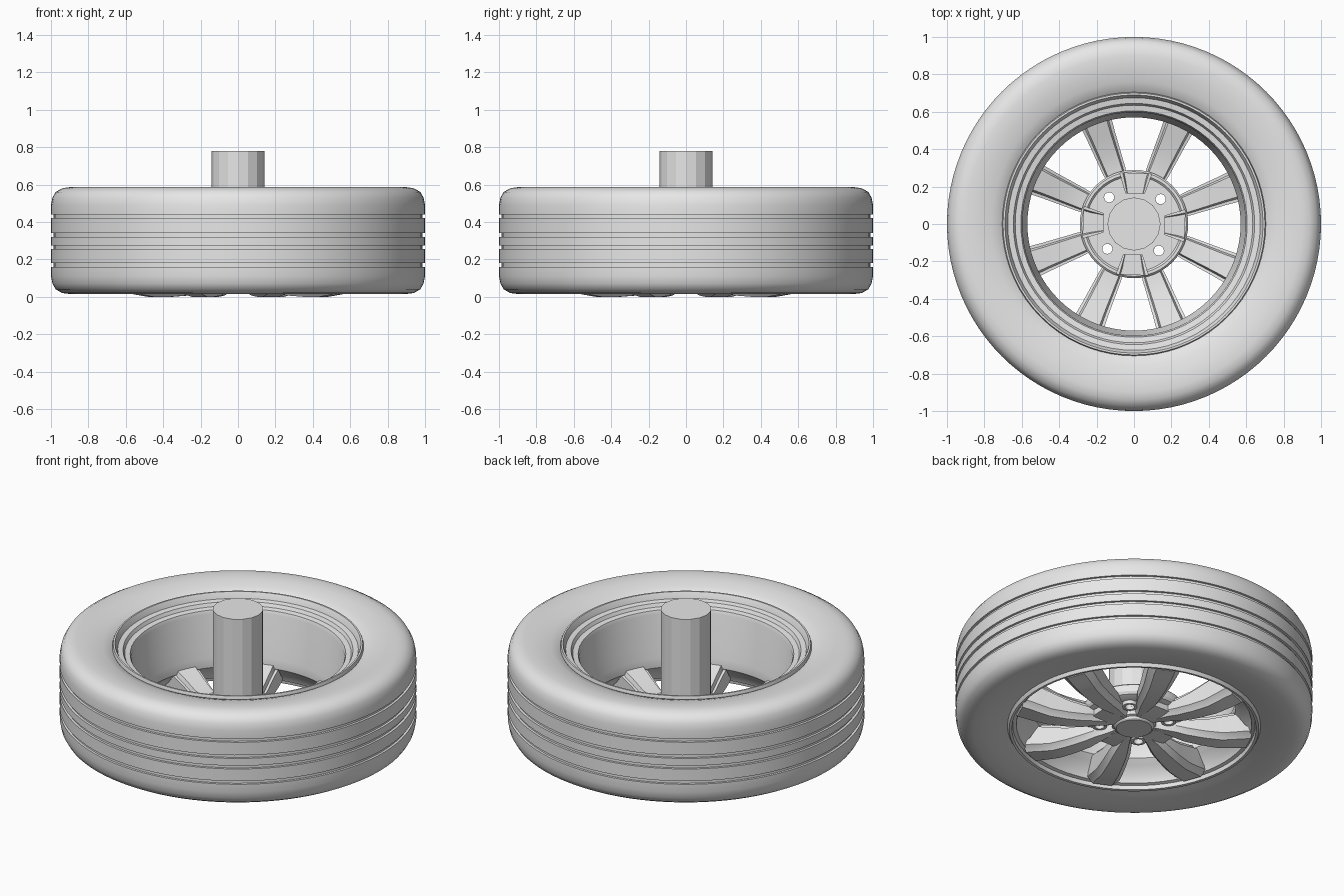
import bpy
import bmesh
from math import sin, cos, pi, radians
from mathutils import Matrix

cube = bpy.data.objects.get("Cube")
if cube:
    bpy.data.objects.remove(cube, do_unlink=True)

GREY = (0.8, 0.8, 0.8, 1)
grey = bpy.data.materials.new("plain grey")
grey.use_nodes = True
grey.diffuse_color = GREY
grey.node_tree.nodes["Principled BSDF"].inputs["Base Color"].default_value = GREY


def finish(name, bm, smooth=True):
    """Turn a bmesh into a named, shaded object."""
    bmesh.ops.remove_doubles(bm, verts=bm.verts, dist=0.0002)
    bmesh.ops.recalc_face_normals(bm, faces=bm.faces)
    mesh = bpy.data.meshes.new(name)
    bm.to_mesh(mesh)
    bm.free()
    mesh.materials.append(grey)
    ob = bpy.data.objects.new(name, mesh)
    bpy.context.collection.objects.link(ob)
    bpy.ops.object.select_all(action='DESELECT')
    ob.select_set(True)
    bpy.context.view_layer.objects.active = ob
    if smooth:
        bpy.ops.object.shade_smooth_by_angle(angle=radians(32))
    return ob


def loft(bm, rings, closed):
    """Skin a row of equal rings; closed joins last to first, else ends are capped."""
    loops = [[bm.verts.new(p) for p in ring] for ring in rings]
    count = len(loops)
    for i in range(count if closed else count - 1):
        a, b = loops[i], loops[(i + 1) % count]
        for j in range(len(a)):
            k = (j + 1) % len(a)
            bm.faces.new((a[j], a[k], b[k], b[j]))
    if not closed:
        bm.faces.new(loops[0])
        bm.faces.new(loops[-1])


def lathe(name, profile, sides, closed=True, smooth=True):
    """Turn an (r, z) profile about the z axis."""
    rings = [[(r * cos(2 * pi * i / sides), r * sin(2 * pi * i / sides), z)
              for i in range(sides)] for r, z in profile]
    bm = bmesh.new()
    loft(bm, rings, closed)
    return finish(name, bm, smooth)


def radial(name, stations, section, angle, smooth=True):
    """Loft a cross-section outward along a radius, then rotate it to an angle."""
    bm = bmesh.new()
    loft(bm, [[(s[0], y, z) for y, z in section(*s[1:])] for s in stations], False)
    bm.transform(Matrix.Rotation(radians(angle), 4, 'Z'))
    return finish(name, bm, smooth)


def cut(target, cutter):
    mod = target.modifiers.new("cut", 'BOOLEAN')
    mod.operation = 'DIFFERENCE'
    mod.solver = 'EXACT'
    mod.object = cutter
    bpy.context.view_layer.objects.active = target
    bpy.ops.object.modifier_apply(modifier=mod.name)
    bpy.data.objects.remove(cutter, do_unlink=True)


# Tyre: rounded shoulders, dished side walls and four tread grooves
tyre = [(0.69, 0.06), (0.71, 0.04), (0.76, 0.03), (0.83, 0.018), (0.90, 0.015),
        (0.94, 0.02), (0.975, 0.04), (0.992, 0.07), (1.0, 0.11)]
for low in (0.16, 0.255, 0.32, 0.42):
    high = low + 0.02
    tyre += [(1.0, low), (0.986, low), (0.986, high), (1.0, high)]
tyre += [(1.0, 0.49), (0.992, 0.53), (0.975, 0.56), (0.94, 0.58), (0.90, 0.586),
         (0.83, 0.582), (0.76, 0.567), (0.71, 0.55), (0.69, 0.53)]
lathe("tyre", tyre, 96)

# Rim: stepped lips on both sides of a barrel
rim = [(0.705, 0.55), (0.70, 0.566), (0.69, 0.566), (0.682, 0.55), (0.675, 0.53),
       (0.645, 0.525), (0.635, 0.505), (0.605, 0.50), (0.597, 0.48), (0.592, 0.28),
       (0.57, 0.22), (0.57, 0.16), (0.60, 0.13), (0.645, 0.09), (0.66, 0.05),
       (0.68, 0.045), (0.685, 0.022), (0.70, 0.02), (0.71, 0.04), (0.705, 0.08)]
lathe("rim", rim, 72)

# Hub plate with a raised edge
hub = lathe("hub", [(0, 0.07), (0.24, 0.07), (0.28, 0.085), (0.29, 0.10), (0.29, 0.14),
                    (0.28, 0.15), (0.265, 0.15), (0.255, 0.14), (0, 0.14)], 48, closed=False)


def box(half, bottom, top):
    return [(-half, bottom), (half, bottom), (half, top), (-half, top)]


for k in range(4):
    # Wheel bolt holes
    angle = radians(43 + 90 * k)
    bm = bmesh.new()
    bmesh.ops.create_cone(bm, cap_ends=True, segments=16, radius1=0.027, radius2=0.027,
                          depth=0.4, matrix=Matrix.Translation(
                              (0.195 * cos(angle), 0.195 * sin(angle), 0.1)))
    cut(hub, finish("bolt_cutter", bm, False))
    # Tapered pockets in the back of the hub
    cut(hub, radial("pocket_cutter", [(0.165, 0.05, 0.09, 0.3), (0.27, 0.085, 0.09, 0.3)],
                    box, 88 + 90 * k, False))
    # Webs joining neighbouring spokes at the hub face
    radial("hub_web", [(0.06, 0.03, 0.035, 0.08), (0.17, 0.06, 0.03, 0.08),
                       (0.25, 0.07, 0.04, 0.08)], box, 88 + 90 * k)

    # Bolt seats: short open collars around the holes
    seat = lathe("bolt_seat", [(0.027, 0.05), (0.042, 0.05), (0.045, 0.072), (0.027, 0.072)], 20)
    seat.location = (0.195 * cos(angle), 0.195 * sin(angle), 0)


# Spokes: chamfered front, wide flanges and a raised rib on the back
def spoke_section(width, front, back):
    half = [(0.30 * width, front), (0.38 * width, front + 0.015), (0.5 * width, front + 0.03),
            (0.5 * width, back - 0.025), (0.40 * width, back - 0.025), (0.34 * width, back)]
    return half + [(-y, z) for y, z in reversed(half)]


spoke = [(0.235, 0.10, 0.02, 0.115), (0.30, 0.125, 0.007, 0.115), (0.40, 0.14, 0.0, 0.13),
         (0.50, 0.155, 0.0, 0.16), (0.57, 0.17, 0.012, 0.18), (0.62, 0.18, 0.022, 0.12),
         (0.665, 0.18, 0.03, 0.09)]
ridge = [(0.09, 0.05, 0.04, 0.1), (0.16, 0.065, 0.03, 0.1)]
for k in range(8):
    radial("spoke", ridge + spoke, spoke_section, 20.5 + 45 * k)

# Centre cap on the outer face
lathe("centre_cap", [(0, 0.022), (0.10, 0.022), (0.108, 0.028), (0.112, 0.04),
                     (0.125, 0.045), (0.125, 0.08), (0, 0.08)], 32, closed=False)

# Axle
lathe("axle", [(0, 0.12), (0.125, 0.12), (0.142, 0.14), (0.142, 0.78), (0, 0.78)], 16,
      closed=False, smooth=False)
